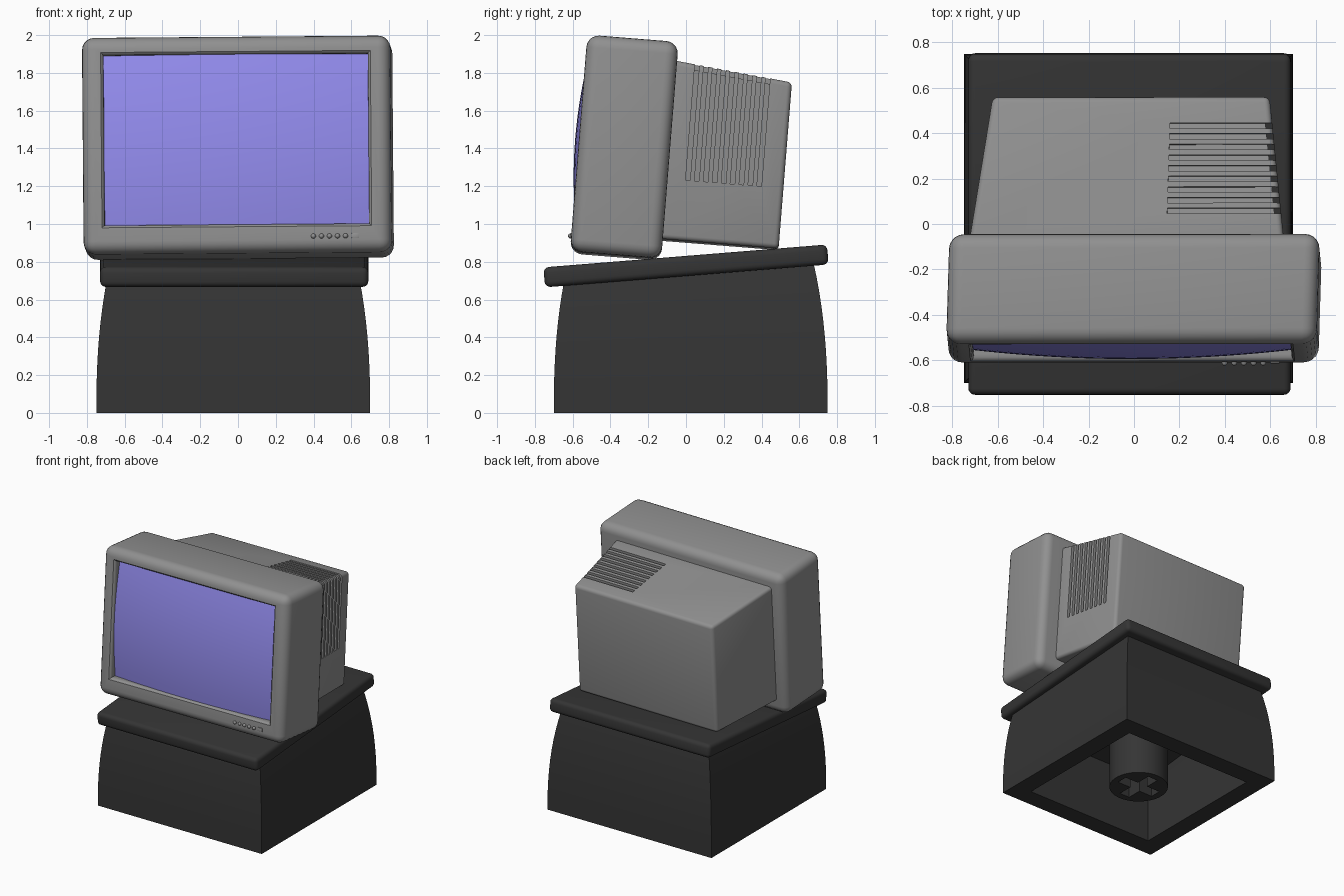
import bpy, bmesh
from math import radians
from mathutils import Matrix, Vector

if "Cube" in bpy.data.objects:
    bpy.data.objects.remove(bpy.data.objects["Cube"])

# Monitor frame: y' = depth from the bezel front, z' = height; leaned back with a slight skew
LEAN = (Matrix.Translation((0, -0.615, 0.85)) @ Matrix.Rotation(radians(-4.6), 4, 'X') @
        Matrix(((1, 0.03, -0.008, -0.003), (0, 1, 0, 0), (0.008, 0, 1, 0), (0, 0, 0, 1))))


def material(name, rgb):
    m = bpy.data.materials.new(name)
    m.diffuse_color = (*rgb, 1)
    m.use_nodes = True
    m.node_tree.nodes["Principled BSDF"].inputs["Base Color"].default_value = m.diffuse_color
    return m


DARK = material("dark_grey", (0.035, 0.035, 0.035))
GREY = material("mid_grey", (0.28, 0.28, 0.28))
BLUE = material("screen_blue", (0.29, 0.26, 0.85))


def make(name, bm, mat=None, frame=None):
    bmesh.ops.recalc_face_normals(bm, faces=bm.faces)
    if frame:
        bm.transform(frame)
    me = bpy.data.meshes.new(name)
    bm.to_mesh(me)
    bm.free()
    ob = bpy.data.objects.new(name, me)
    bpy.context.collection.objects.link(ob)
    if mat:
        me.materials.append(mat)
    return ob


def loft(bm, rings):
    """Skin a list of equal-length point rings and cap both ends."""
    vs = [[bm.verts.new(p) for p in r] for r in rings]
    n = len(vs[0])
    for a, b in zip(vs, vs[1:]):
        for i in range(n):
            j = (i + 1) % n
            bm.faces.new((a[i], a[j], b[j], b[i]))
    bm.faces.new(vs[0])
    bm.faces.new(vs[-1])


def rect(y, x0, x1, z0, z1):
    return [(x0, y, z0), (x1, y, z0), (x1, y, z1), (x0, y, z1)]


def box(name, x, y, z, mat=None, frame=None):
    bm = bmesh.new()
    loft(bm, [rect(yy, *x, *z) for yy in y])
    return make(name, bm, mat, frame)


def finish(ob, bevel=0, segments=4, cutters=()):
    bpy.context.view_layer.objects.active = ob
    bpy.ops.object.select_all(action='DESELECT')
    ob.select_set(True)
    if bevel:
        m = ob.modifiers.new("round", 'BEVEL')
        m.width, m.segments, m.limit_method = bevel, segments, 'NONE'
        bpy.ops.object.modifier_apply(modifier=m.name)
    for c in cutters:
        m = ob.modifiers.new("cut", 'BOOLEAN')
        m.object, m.operation, m.solver = c, 'DIFFERENCE', 'EXACT'
        bpy.ops.object.modifier_apply(modifier=m.name)
        bpy.data.objects.remove(c)
    bpy.ops.object.shade_smooth_by_angle(angle=radians(32))


# Hollow base with curved-in sides and a sloping top
CX, CY, HALF = -0.025, 0.025, 0.725


def base_ring(t, wall, top):
    pts = []
    for sx, sy in ((-1, -1), (1, -1), (1, 1), (-1, 1)):
        z = t * (top + 0.08 * sy * 0.67)
        h = HALF - wall - 0.13 * z ** 2.4
        pts.append((CX + sx * h, CY + sy * h, z))
    return pts


bm = bmesh.new()
loft(bm, [base_ring(1 - i / 8, 0.15, 0.56) for i in range(9)] +
         [base_ring(i / 10, 0, 0.745) for i in range(11)])
finish(make("base_shell", bm, DARK))

# Stem under the base with a cross-shaped socket
bm = bmesh.new()
bmesh.ops.create_cone(bm, cap_ends=True, segments=48, radius1=0.22, radius2=0.22, depth=0.58,
                      matrix=Matrix.Translation((CX, CY, 0.29)))
stem = make("base_stem", bm, DARK)
slots = [box("socket_cutter", (CX - a, CX + a), (CY - b, CY + b), (-0.1, 0.35))
         for a, b in ((0.165, 0.045), (0.045, 0.165))]
finish(stem, cutters=slots)

# Sloping plate on the base
tilt = Matrix.Translation((-0.02, 0, 0.778)) @ Matrix.Rotation(radians(4.6), 4, 'X')
finish(box("base_plate", (-0.71, 0.71), (-0.753, 0.753), (-0.053, 0.053), DARK, tilt), 0.03)

# Bezel with a rounded-lip screen opening
bezel = box("monitor_bezel", (-0.816, 0.816), (0, 0.485), (0, 1.15), GREY, LEAN)
bm = bmesh.new()
loft(bm, [rect(y, -0.702 - e, 0.698 + e, 0.15 - e, 1.053 + e) for y, e in
          ((-0.03, 0.016), (0, 0.014), (0.006, 0.006), (0.016, 0.001), (0.03, 0), (0.09, 0))])
finish(bezel, 0.065, 5, [make("opening_cutter", bm, None, LEAN)])

# Bulging screen
bm = bmesh.new()
bmesh.ops.create_grid(bm, x_segments=20, y_segments=16, size=1)
for v in bm.verts:
    u, w = v.co.x, v.co.y
    v.co = Vector((-0.002 + 0.701 * u, 0.06 - 0.08 * (1 - (u * u + w * w) / 2), 0.6015 + 0.4525 * w))
screen = make("screen", bm, BLUE, LEAN)
if screen.data.polygons[0].normal.y > 0:
    screen.data.flip_normals()
finish(screen)


# Tapered rear housing
def side_x(y):
    return 0.655 - 0.08 * (y - 0.485) / 0.615


def top_z(y):
    return 1.05 - 0.064 * (y - 0.485) / 0.615


bm = bmesh.new()
loft(bm, [rect(y, -0.07 - side_x(y), side_x(y), 0.105, top_z(y)) for y in (0.46, 1.1)])
housing = make("rear_housing", bm, GREY, LEAN)

# Vent grooves wrapping over the top and down the right side
bm = bmesh.new()
D, O = 0.03, 0.05
for i in range(9):
    rings = []
    for y in (0.580 + i * 0.0474, 0.604 + i * 0.0474):
        x, z = side_x(y), top_z(y)
        rings.append([(0.14, y, z + O), (0.14, y, z - D), (x - D, y, z - D),
                      (x - D, y, 0.425), (x + O, y, 0.425), (x + O, y, z + O)])
    loft(bm, rings)
finish(housing, 0.025, 4, [make("vent_cutter", bm, None, LEAN)])

# Front buttons
for i in range(5):
    bm = bmesh.new()
    bmesh.ops.create_uvsphere(bm, u_segments=16, v_segments=10, radius=0.013,
                              matrix=Matrix.Translation((0.403 + i * 0.0425, -0.003, 0.083)))
    finish(make(f"front_button_{i + 1}", bm, GREY, LEAN))
finish(box("power_button", (0.605, 0.645), (-0.006, 0.02), (0.07, 0.098), GREY, LEAN), 0.003, 2)
